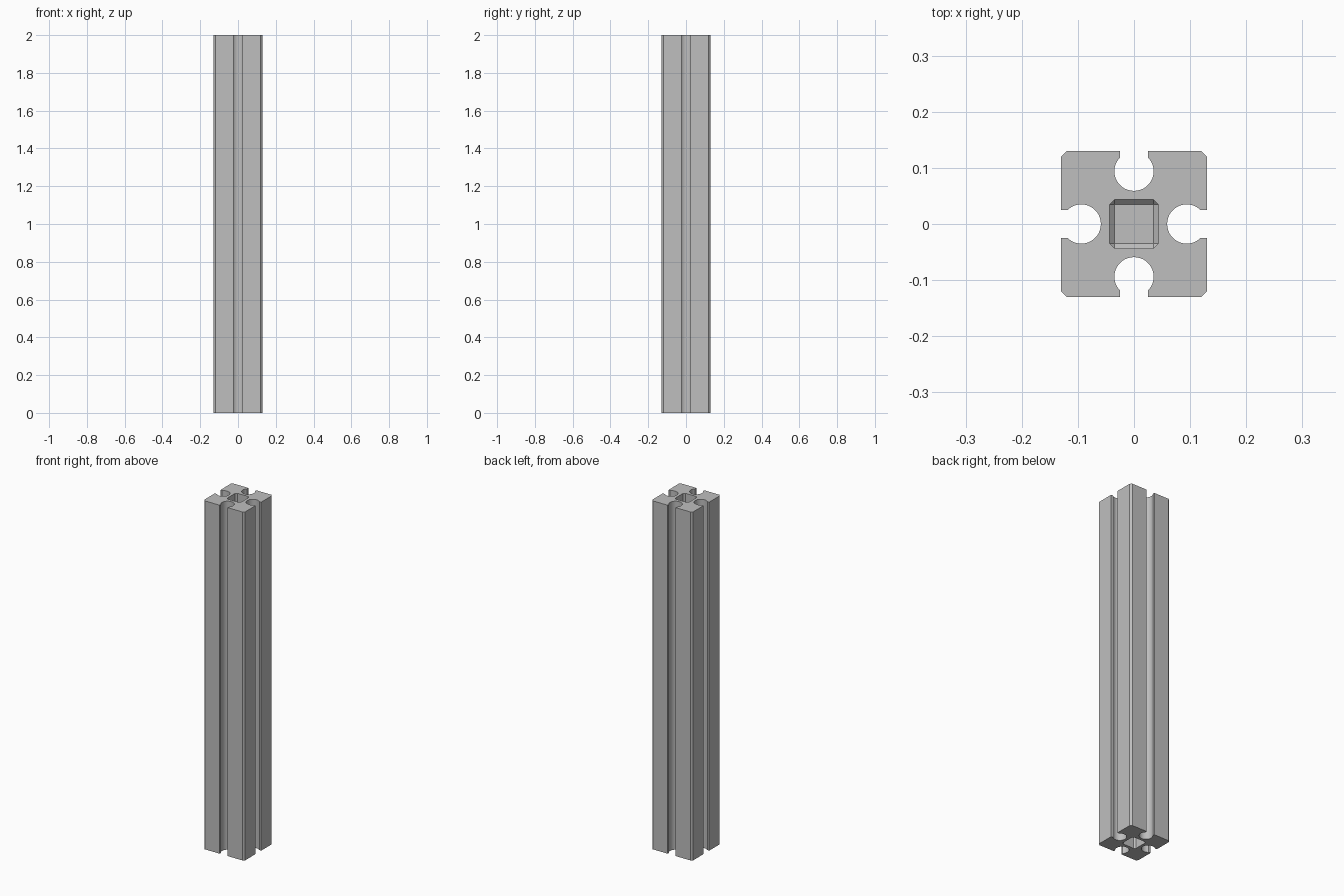
import bpy
import bmesh
from math import asin, cos, sin, radians
from mathutils import Matrix, Vector

cube = bpy.data.objects.get("Cube")
if cube:
    bpy.data.objects.remove(cube, do_unlink=True)

LENGTH = 2.0
HALF = 0.13          # half width of the bar
CHAMFER = 0.01       # outer corner chamfer
NECK = 0.025         # half width of the slot mouth
RADIUS = 0.035       # round slot channel
CENTRE = 0.094       # channel distance from the axis
POCKET = 0.087       # width of the end pockets
DEPTH = 0.12         # depth of the end pockets
STEPS = 28

metal = bpy.data.materials.new("grey metal")
metal.use_nodes = True
grey = (0.52, 0.52, 0.52, 1)
metal.diffuse_color = grey
metal.node_tree.nodes["Principled BSDF"].inputs["Base Color"].default_value = grey


def make_object(name, bm):
    bmesh.ops.recalc_face_normals(bm, faces=bm.faces)
    mesh = bpy.data.meshes.new(name)
    bm.to_mesh(mesh)
    bm.free()
    mesh.materials.append(metal)
    obj = bpy.data.objects.new(name, mesh)
    bpy.context.collection.objects.link(obj)
    return obj


def side_profile():
    """One side of the cross-section: chamfer, slot mouth and round channel."""
    pts = [(HALF, HALF - CHAMFER), (HALF - CHAMFER, HALF), (NECK, HALF)]
    gap = asin(NECK / RADIUS)
    for i in range(STEPS + 1):
        a = gap + (radians(360) - 2 * gap) * i / STEPS
        pts.append((RADIUS * sin(a), CENTRE + RADIUS * cos(a)))
    pts.append((-NECK, HALF))
    return [Vector((x, y, 0)) for x, y in pts]


# Slotted bar: four turned copies of the side, extruded upwards
bm = bmesh.new()
outline = []
for quarter in range(4):
    turn = Matrix.Rotation(radians(90 * quarter), 3, "Z")
    outline += [bm.verts.new(turn @ p) for p in side_profile()]
base = bm.faces.new(outline)
ext = bmesh.ops.extrude_face_region(bm, geom=[base], use_keep_orig=True)
top = [g for g in ext["geom"] if isinstance(g, bmesh.types.BMVert)]
bmesh.ops.translate(bm, verts=top, vec=(0, 0, LENGTH))
bar = make_object("slotted_bar", bm)

# Bevelled pocket in each end
bpy.context.view_layer.objects.active = bar
bar.select_set(True)
for name, z in (("bottom_pocket_cutter", 0), ("top_pocket_cutter", LENGTH)):
    bm = bmesh.new()
    bmesh.ops.create_cube(bm, size=1)
    bmesh.ops.scale(bm, verts=bm.verts, vec=(POCKET, POCKET, 2 * DEPTH))
    bmesh.ops.bevel(bm, geom=bm.edges[:], offset=0.009, segments=1, affect="EDGES")
    bmesh.ops.translate(bm, verts=bm.verts, vec=(0, 0, z))
    cutter = make_object(name, bm)
    cutter.hide_render = True
    cut = bar.modifiers.new(name, "BOOLEAN")
    cut.operation = "DIFFERENCE"
    cut.solver = "EXACT"
    cut.object = cutter
    bpy.ops.object.modifier_apply(modifier=cut.name)
    bpy.data.objects.remove(cutter, do_unlink=True)

bpy.ops.object.shade_smooth_by_angle(angle=radians(30))
